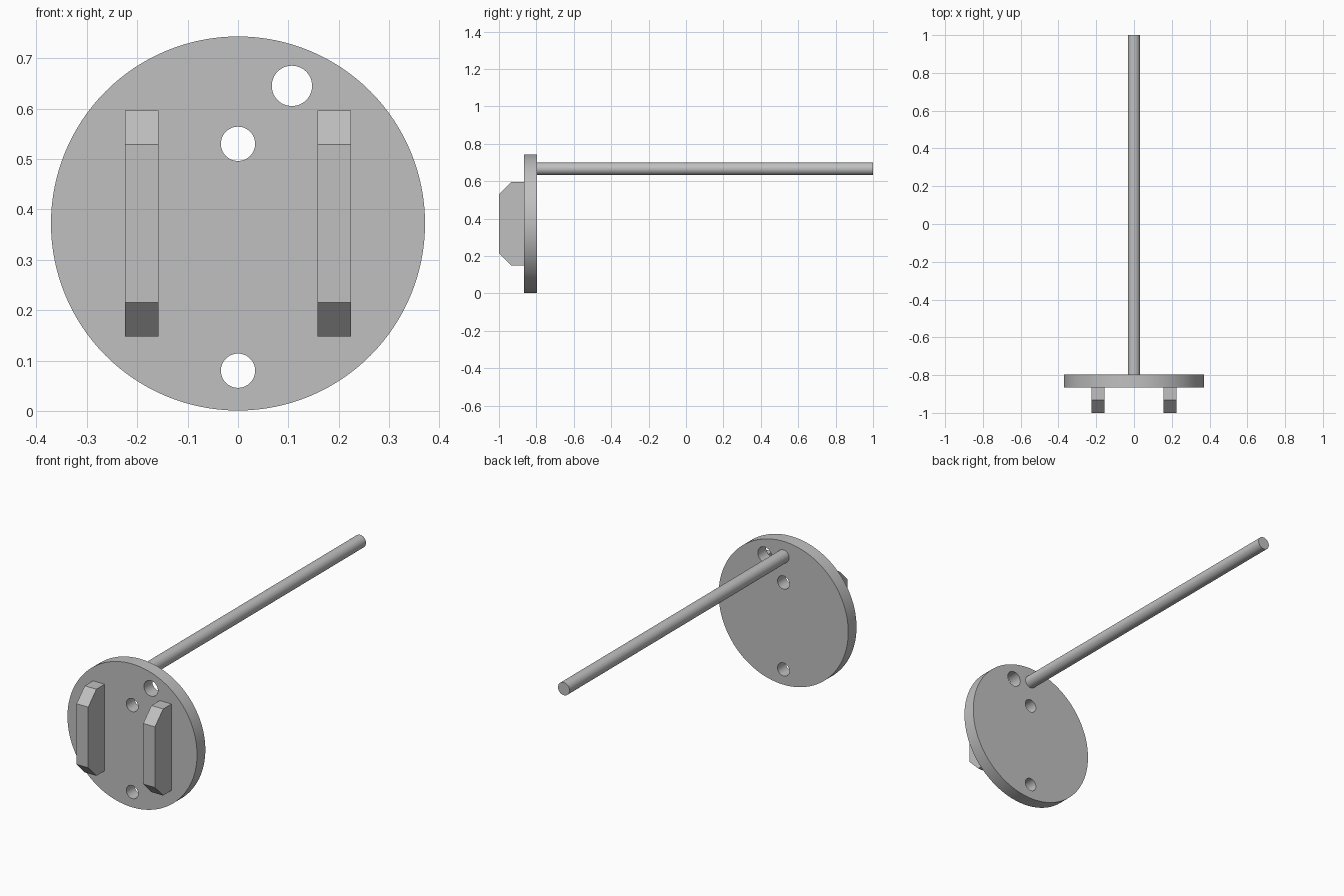
import bpy
import bmesh
import math

cube = bpy.data.objects.get("Cube")
if cube:
    bpy.data.objects.remove(cube, do_unlink=True)

# Single grey plastic colour
grey = bpy.data.materials.new("grey")
grey.use_nodes = True
grey.diffuse_color = (0.53, 0.53, 0.53, 1)
grey.node_tree.nodes["Principled BSDF"].inputs["Base Color"].default_value = grey.diffuse_color

FRONT, BACK = -0.865, -0.797   # faces of the disc
CENTRE_Z = 0.372


def rod(name, x, z, radius, y0, y1, sides):
    """Cylinder lying along y."""
    bpy.ops.mesh.primitive_cylinder_add(
        vertices=sides, radius=radius, depth=y1 - y0,
        location=(x, (y0 + y1) / 2, z), rotation=(math.pi / 2, 0, 0))
    obj = bpy.context.object
    obj.name = name
    obj.data.materials.append(grey)
    return obj


def smooth(obj):
    bpy.ops.object.select_all(action="DESELECT")
    obj.select_set(True)
    bpy.context.view_layer.objects.active = obj
    bpy.ops.object.shade_smooth_by_angle(angle=math.radians(30))


# Round plate with three through holes
disc = rod("disc", 0, CENTRE_Z, 0.371, FRONT, BACK, 128)
for x, z, radius in [(0, 0.53, 0.034), (0, 0.08, 0.034), (0.107, 0.645, 0.04)]:
    cutter = rod("hole_cutter", x, z, radius, FRONT - 0.05, BACK + 0.05, 48)
    cut = disc.modifiers.new("hole", "BOOLEAN")
    cut.operation = "DIFFERENCE"
    cut.solver = "EXACT"
    cut.object = cutter
    bpy.context.view_layer.objects.active = disc
    bpy.ops.object.modifier_apply(modifier=cut.name)
    bpy.data.objects.remove(cutter, do_unlink=True)
smooth(disc)

# Long thin rod behind the plate
smooth(rod("rear_rod", 0, 0.666, 0.033, BACK - 0.005, 1.0, 48))


# Chamfered blades: side profile extruded along x
def blade(name, x, width=0.067):
    tip, shoulder, root = -1.0, -0.933, FRONT + 0.003
    half, flat = 0.224, 0.157
    profile = [(root, -half), (shoulder, -half), (tip, -flat),
               (tip, flat), (shoulder, half), (root, half)]
    bm = bmesh.new()
    face = bm.faces.new([bm.verts.new((-width / 2, y, z)) for y, z in profile])
    side = bmesh.ops.extrude_face_region(bm, geom=[face])["geom"]
    bmesh.ops.translate(bm, vec=(width, 0, 0),
                        verts=[v for v in side if isinstance(v, bmesh.types.BMVert)])
    bmesh.ops.recalc_face_normals(bm, faces=bm.faces)
    mesh = bpy.data.meshes.new(name)
    bm.to_mesh(mesh)
    bm.free()
    mesh.materials.append(grey)
    obj = bpy.data.objects.new(name, mesh)
    obj.location = (x, 0, CENTRE_Z)
    bpy.context.collection.objects.link(obj)


blade("left_blade", 0.191)
blade("right_blade", -0.191)
